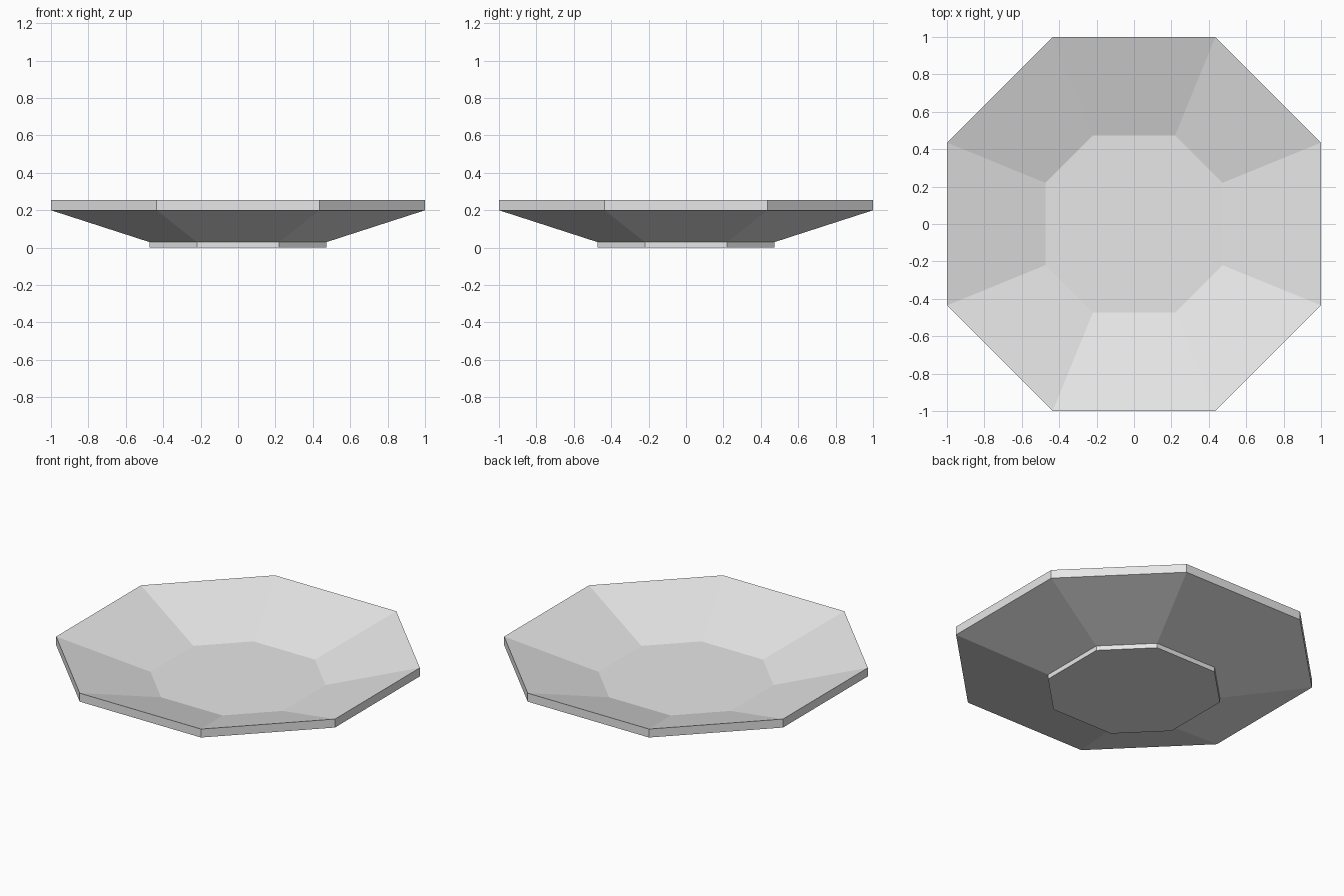
import bpy
import bmesh

cube = bpy.data.objects.get("Cube")
if cube:
    bpy.data.objects.remove(cube, do_unlink=True)

# Plain grey glaze
glaze = bpy.data.materials.new("light_grey")
glaze.use_nodes = True
color = (0.8, 0.8, 0.8, 1)
glaze.diffuse_color = color
glaze.node_tree.nodes["Principled BSDF"].inputs["Base Color"].default_value = color

# Octagon sizes: (half width, half length of the straight sides)
RIM = (1.0, 0.435)
BASE = (0.474, 0.22)


def octagon(bm, size, z):
    """Ring of eight vertices, counter-clockwise."""
    a, b = size
    corners = [(a, -b), (a, b), (b, a), (-b, a), (-a, b), (-a, -b), (-b, -a), (b, -a)]
    return [bm.verts.new((x, y, z)) for x, y in corners]


def loft(name, levels):
    """Join octagon rings in order and cap both ends."""
    bm = bmesh.new()
    rings = [octagon(bm, size, z) for size, z in levels]
    for low, high in zip(rings, rings[1:]):
        for i in range(8):
            j = (i + 1) % 8
            bm.faces.new((low[i], low[j], high[j], high[i]))
    bm.faces.new(rings[0][::-1])
    bm.faces.new(rings[-1])
    bmesh.ops.recalc_face_normals(bm, faces=bm.faces)
    mesh = bpy.data.meshes.new(name)
    bm.to_mesh(mesh)
    bm.free()
    mesh.materials.append(glaze)
    obj = bpy.data.objects.new(name, mesh)
    bpy.context.collection.objects.link(obj)
    return obj


# Foot, sloping underside, upright rim, sloping inside and flat floor
loft("plate", [(BASE, 0), (BASE, 0.03), (RIM, 0.2), (RIM, 0.255), (BASE, 0.085)])
